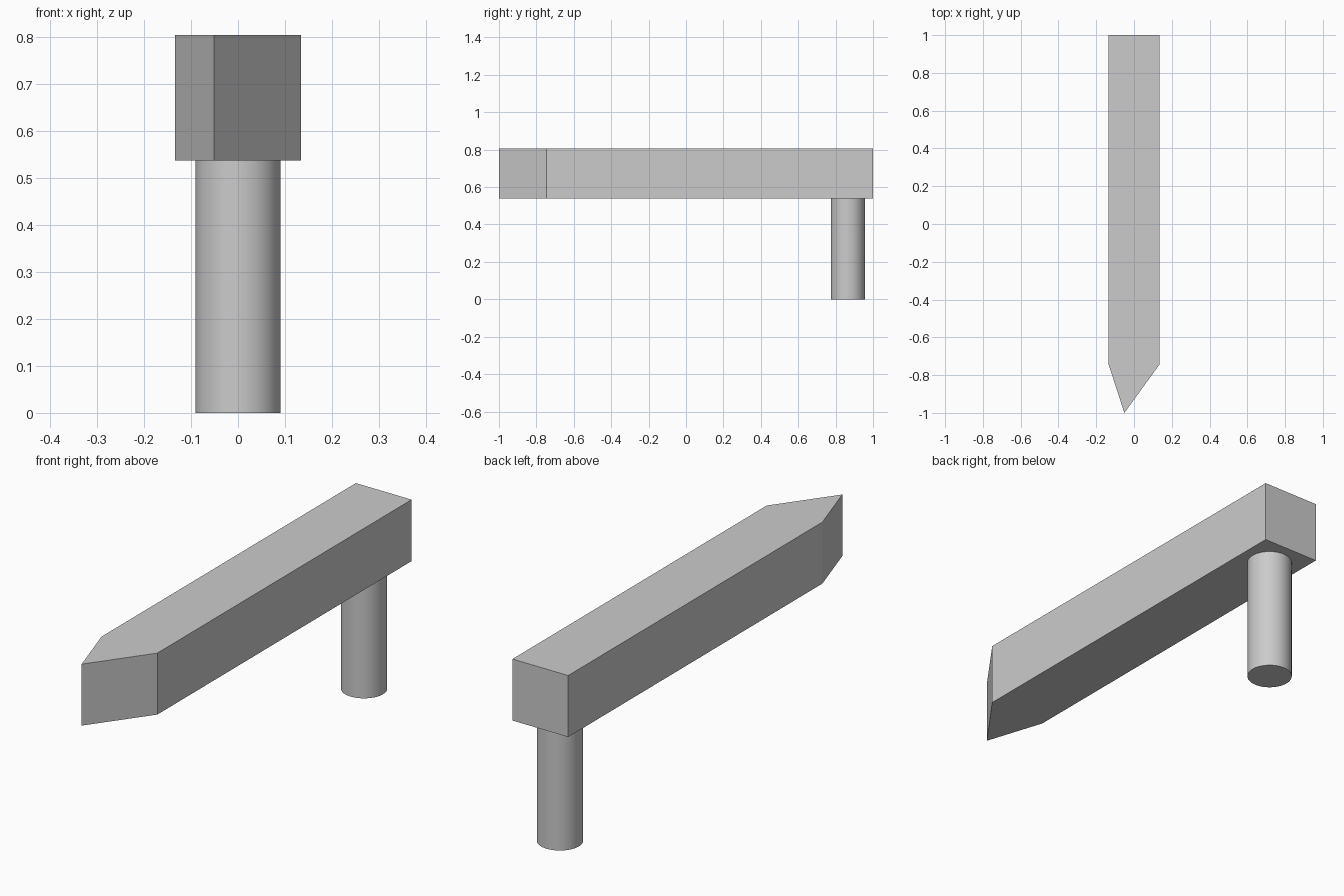
import bpy
import bmesh

cube = bpy.data.objects.get("Cube")
if cube:
    bpy.data.objects.remove(cube, do_unlink=True)

grey = bpy.data.materials.new("light_grey")
grey.use_nodes = True
colour = (0.6, 0.6, 0.6, 1)
grey.diffuse_color = colour
grey.node_tree.nodes["Principled BSDF"].inputs["Base Color"].default_value = colour

BAR_BOTTOM, BAR_TOP = 0.538, 0.805
HALF_WIDTH, SHOULDER = 0.134, -0.745

# Pointed bar: plan outline with an off-centre tip, extruded upward
outline = [(-0.051, -1), (HALF_WIDTH, SHOULDER), (HALF_WIDTH, 1),
           (-HALF_WIDTH, 1), (-HALF_WIDTH, SHOULDER)]
bm = bmesh.new()
base = bm.faces.new([bm.verts.new((x, y, BAR_BOTTOM)) for x, y in outline])
extruded = bmesh.ops.extrude_face_region(bm, geom=[base])
top_verts = [v for v in extruded["geom"] if isinstance(v, bmesh.types.BMVert)]
bmesh.ops.translate(bm, verts=top_verts, vec=(0, 0, BAR_TOP - BAR_BOTTOM))
bmesh.ops.recalc_face_normals(bm, faces=bm.faces)
mesh = bpy.data.meshes.new("pointed_bar")
bm.to_mesh(mesh)
bm.free()
mesh.materials.append(grey)
bar = bpy.data.objects.new("pointed_bar", mesh)
bpy.context.collection.objects.link(bar)

# Round post under the square end
bpy.ops.mesh.primitive_cylinder_add(vertices=64, radius=0.091, depth=BAR_BOTTOM,
                                    location=(0, 0.865, BAR_BOTTOM / 2))
post = bpy.context.object
post.name = "round_post"
post.data.materials.append(grey)
bpy.ops.object.shade_smooth_by_angle()
